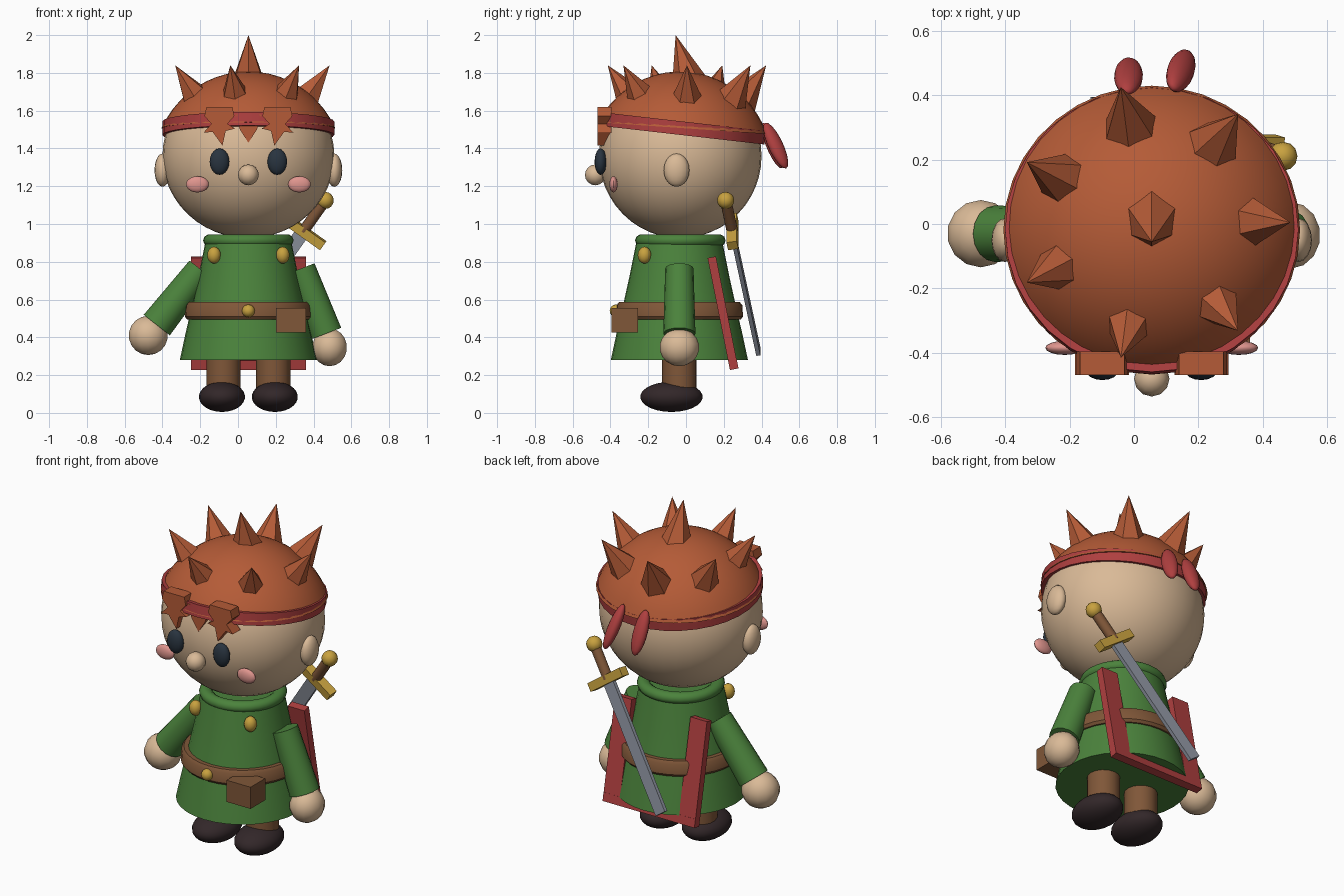
import bpy, bmesh, math
from mathutils import Vector, Matrix

if "Cube" in bpy.data.objects:
    bpy.data.objects.remove(bpy.data.objects["Cube"])

CX, CY = 0.055, -0.03  # body axis


def mat(name, r, g, b):
    m = bpy.data.materials.new(name)
    m.diffuse_color = (r, g, b, 1)
    m.use_nodes = True
    m.node_tree.nodes["Principled BSDF"].inputs["Base Color"].default_value = m.diffuse_color
    return m


SKIN = mat("skin", .70, .49, .31)
GREEN = mat("tunic_green", .070, .225, .045)
HAIR = mat("hair_orange", .46, .105, .038)
RED = mat("cloth_red", .43, .050, .050)
BROWN = mat("leather_brown", .215, .095, .040)
SHOE = mat("shoe_dark", .032, .020, .022)
GOLD = mat("gold", .58, .36, .050)
STEEL = mat("steel", .27, .295, .35)
PINK = mat("cheek_pink", .74, .30, .27)
EYE = mat("eye_dark", .022, .034, .050)


def finish(name, bm, m, smooth=True, matrix=None):
    if matrix is not None:
        bm.transform(matrix)
    bmesh.ops.recalc_face_normals(bm, faces=bm.faces)
    me = bpy.data.meshes.new(name)
    bm.to_mesh(me)
    bm.free()
    me.materials.append(m)
    ob = bpy.data.objects.new(name, me)
    bpy.context.collection.objects.link(ob)
    if smooth:
        bpy.ops.object.select_all(action='DESELECT')
        ob.select_set(True)
        bpy.context.view_layer.objects.active = ob
        bpy.ops.object.shade_smooth_by_angle(angle=math.radians(40))
    return ob


def place(loc, rot=None, scale=(1, 1, 1)):
    r = rot if rot is not None else Matrix.Identity(4)
    return Matrix.Translation(loc) @ r @ Matrix.Diagonal((*scale, 1))


def along(d):
    """Rotation taking z to direction d."""
    return Vector((0, 0, 1)).rotation_difference(Vector(d)).to_matrix().to_4x4()


def ball(name, loc, size, m, segs=20, rot=None):
    bm = bmesh.new()
    bmesh.ops.create_uvsphere(bm, u_segments=segs, v_segments=max(8, segs * 2 // 3), radius=1)
    return finish(name, bm, m, True, place(loc, rot, size))


def rod(name, a, b, r1, r2, m, segs=16, smooth=True):
    a, b = Vector(a), Vector(b)
    bm = bmesh.new()
    bmesh.ops.create_cone(bm, cap_ends=True, segments=segs, radius1=r1, radius2=r2,
                          depth=(b - a).length)
    return finish(name, bm, m, smooth, place((a + b) / 2, along(b - a)))


def box(name, loc, size, m, rot=None):
    bm = bmesh.new()
    bmesh.ops.create_cube(bm, size=1)
    return finish(name, bm, m, False, place(loc, rot, size))


def lathe(name, profile, m, matrix, segs=32, closed=False):
    """Spin an (r, z) profile round z; open ends are capped."""
    bm = bmesh.new()
    rings = [[bm.verts.new((r * math.cos(t), r * math.sin(t), z))
              for t in (2 * math.pi * i / segs for i in range(segs))] for r, z in profile]
    n = len(rings)
    for k in range(n if closed else n - 1):
        a, b = rings[k], rings[(k + 1) % n]
        for i in range(segs):
            j = (i + 1) % segs
            bm.faces.new((a[i], a[j], b[j], b[i]))
    if not closed:
        bm.faces.new(rings[0])
        bm.faces.new(rings[-1])
    return finish(name, bm, m, True, matrix)


def prism(name, pts, y0, y1, m):
    """Extrude an (x, z) outline along y."""
    bm = bmesh.new()
    f = bm.faces.new([bm.verts.new((x, y0, z)) for x, z in pts])
    out = bmesh.ops.extrude_face_region(bm, geom=[f])
    bmesh.ops.translate(bm, vec=(0, y1 - y0, 0),
                        verts=[v for v in out["geom"] if isinstance(v, bmesh.types.BMVert)])
    return finish(name, bm, m, False)


# Head and face
ball("head", (CX, CY, 1.36), (.455, .43, .435), SKIN, 36)
ball("nose", (CX, -.48, 1.26), (.055, .055, .055), SKIN, 12)
for side, s in (("left", -1), ("right", 1)):
    ball(side + "_ear", (CX + s * .455, -.05, 1.285), (.042, .068, .088), SKIN, 16)
    ball(side + "_eye", (CX + s * .153, -.452, 1.33), (.052, .032, .07), EYE, 16)
    ball(side + "_cheek", (CX + s * .27, -.384, 1.21), (.06, .022, .043), PINK, 16)

# Hair: spherical cap with a flat underside
R, RIM, H = .503, .46, .292
start = math.asin(RIM / R)
cap = [(max(R * math.sin(start * (1 - k / 10)), .002),
        R * math.cos(start * (1 - k / 10)) - (R - H)) for k in range(11)]
lathe("hair_cap", cap, HAIR,
      place((CX, -.018, 1.515), Matrix.Rotation(math.radians(-4), 4, 'X'), (1, .975, 1)), 36)

# Hair spikes: one on the crown and a ring of seven
rod("crown_spike", (CX, .015, 1.76), (CX, -.055, 2.0), .092, 0, HAIR, 6, False)
for i in range(7):
    t = 2 * math.pi * i / 7
    c, s = math.cos(t), math.sin(t)
    rod(f"hair_spike_{i + 1}", (CX + .29 * c, .005 + .29 * s, 1.645),
        (CX + .43 * c, .005 + .43 * s, 1.84), .092, 0, HAIR, 6, False)

# Fringe tufts on the forehead
tuft = [(.222, 1.62), (.085, 1.62), (.074, 1.572), (.111, 1.53), (.07, 1.505), (.12, 1.493),
        (.137, 1.415), (.19, 1.488), (.238, 1.483), (.196, 1.53), (.233, 1.572)]
for side, s in (("left", -1), ("right", 1)):
    prism(side + "_fringe", [(CX + s * x, z) for x, z in tuft], -.468, -.395, HAIR)
prism("middle_fringe", [(CX - .07, 1.58), (CX - .045, 1.50), (CX, 1.43), (CX + .045, 1.50),
                        (CX + .07, 1.58)], -.455, -.40, HAIR)

# Headband and its two tails
lathe("headband", [(.40, -.036), (.455, -.036), (.455, .036), (.40, .036)], RED,
      place((CX, -.022, 1.507), Matrix.Rotation(math.radians(-6.5), 4, 'X'), (1, .975, 1)),
      32, True)
ball("headband_tail_left", (-.017, .458, 1.415), (.045, .033, .13), RED, 14,
     along((.01, .10, -.24)))
ball("headband_tail_right", (.145, .475, 1.415), (.045, .033, .135), RED, 14,
     along((.05, .11, -.24)))

# Tunic, collar, belt
lathe("tunic", [(.363, .28), (.333, .42), (.305, .54), (.265, .72), (.225, .92)], GREEN,
      place((CX, -.035, 0)))
ring = [(math.cos(2 * math.pi * k / 10), math.sin(2 * math.pi * k / 10)) for k in range(10)]
lathe("collar", [(.203 + .037 * a, .913 + .033 * b) for a, b in ring], GREEN,
      place((CX, -.03, 0)), 32, True)
lathe("belt", [(.26, .495), (.325, .495), (.337, .51), (.333, .57), (.32, .586), (.26, .586)],
      BROWN, place((CX, -.035, 0)), 32, True)
ball("belt_buckle", (CX, -.37, .54), (.034, .034, .034), GOLD, 12)
box("belt_pouch", (.28, -.325, .49), (.16, .14, .13), BROWN)

# Buttons, legs and shoes
for side, s in (("left", -1), ("right", 1)):
    ball(side + "_button", (CX + s * .182, -.22, .835), (.036, .036, .045), GOLD, 12)
    rod(side + "_leg", (CX + s * .132, -.035, .10), (CX + s * .132, -.035, .40),
        .091, .091, BROWN)
    ball(side + "_shoe", (CX + s * .14, -.077, .085), (.122, .165, .08), SHOE, 20)

# Arms: left one swings further out
rod("left_sleeve", (-.198, -.03, .76), (-.43, -.03, .465), .075, .088, GREEN)
ball("left_hand", (-.475, -.03, .41), (.106, .106, .104), SKIN, 14)
rod("right_sleeve", (.335, -.035, .765), (.467, -.035, .42), .075, .085, GREEN)
ball("right_hand", (.485, -.035, .347), (.094, .105, .1), SKIN, 14)

# Back frame: two leaning rails and a bottom bar
lean = Matrix.Rotation(math.radians(11.3), 4, 'X')
for side, s in (("left", -1), ("right", 1)):
    box(side + "_frame_rail", (CX + s * .25, .195, .53), (.11, .045, .60), RED, lean)
box("frame_bottom_bar", (CX, .251, .256), (.61, .045, .05), RED, lean)

# Sword slung across the back
pommel, tip = Vector((.462, .21, 1.125)), Vector((-.105, .383, .325))
axis = (tip - pommel).normalized()
across = axis.cross(Vector((0, 1, 0))).normalized()
flat = across.cross(axis)
turn = Matrix((across, flat, -axis)).transposed().to_4x4()
guard = pommel + axis * .205
ball("sword_pommel", pommel, (.045, .045, .045), GOLD, 12)
rod("sword_grip", pommel, guard, .03, .03, BROWN, 10)
box("sword_guard", guard, (.26, .055, .05), GOLD, turn)
box("sword_blade", (guard + tip) / 2, (.075, .022, (tip - guard).length), STEEL, turn)
